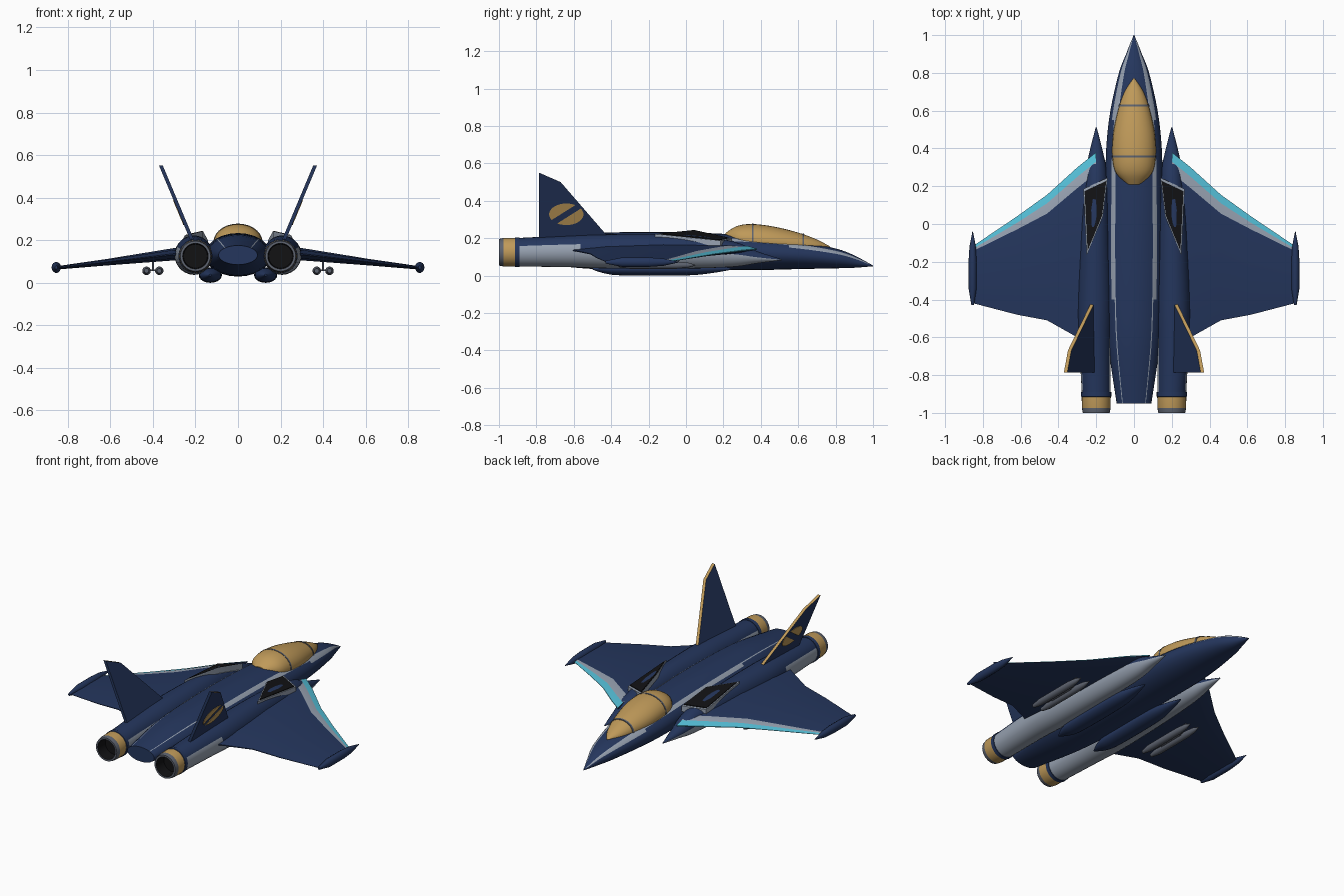
import bpy, bmesh
from math import cos, sin, radians, degrees, pi
from mathutils import Vector

if "Cube" in bpy.data.objects:
    bpy.data.objects.remove(bpy.data.objects["Cube"])


def material(name, rgb):
    m = bpy.data.materials.new(name)
    m.use_nodes = True
    color = (*rgb, 1)
    m.diffuse_color = color
    bsdf = m.node_tree.nodes["Principled BSDF"]
    bsdf.inputs["Base Color"].default_value = color
    bsdf.inputs["Roughness"].default_value = 0.6
    return m


NAVY = material("navy blue", (.018, .037, .11))
GOLD = material("gold", (.52, .32, .1))
GREY = material("light grey", (.31, .36, .44))
CYAN = material("cyan", (.09, .52, .68))
BLACK = material("black", (.006, .006, .007))
STEEL = material("steel grey", (.11, .125, .16))
parts = []


def finish(name, bm, mats):
    bmesh.ops.recalc_face_normals(bm, faces=bm.faces)
    mesh = bpy.data.meshes.new(name)
    bm.to_mesh(mesh)
    bm.free()
    for m in mats:
        mesh.materials.append(m)
    ob = bpy.data.objects.new(name, mesh)
    bpy.context.collection.objects.link(ob)
    parts.append(ob)
    return ob


def refine(stations, steps=4):
    """Catmull-Rom interpolation between loft stations."""
    s = [Vector(p) for p in stations]
    out = []
    for i in range(len(s) - 1):
        a, b, c, d = s[max(i - 1, 0)], s[i], s[i + 1], s[min(i + 2, len(s) - 1)]
        for k in range(steps):
            t = k / steps
            out.append(b + (c - a) * (t / 2) + (a * 2 - b * 5 + c * 4 - d) * (t * t / 2)
                       + (b * 3 - a - c * 3 + d) * (t ** 3 / 2))
    return out + [s[-1]]


def loft(name, stations, mats, rule=None, side=1, angles=None, n=28):
    """Elliptic rings along y; each station is y, centre x, centre z, half width, half height."""
    angles = angles or [360 * i / n for i in range(n)]
    bm = bmesh.new()
    rings = [[bm.verts.new((side * (cx + w * cos(radians(a))), y, cz + h * sin(radians(a))))
              for a in angles] for y, cx, cz, w, h in stations]
    for r in range(len(rings) - 1):
        for i in range(len(angles)):
            j = (i + 1) % len(angles)
            f = bm.faces.new((rings[r][i], rings[r][j], rings[r + 1][j], rings[r + 1][i]))
            if rule:
                mid = (angles[i] + angles[j] + (360 if j == 0 else 0)) / 2
                f.material_index = rule(r, mid, (stations[r][0] + stations[r + 1][0]) / 2)
    bm.faces.new(rings[0])
    end = bm.faces.new(rings[-1])
    if rule:
        end.material_index = rule(len(rings) - 1, 90, stations[-1][0])
    return finish(name, bm, mats)


def prism(name, points, offset, mats, edge_rule=None):
    """Polygon extruded along an offset vector."""
    bm = bmesh.new()
    a = [bm.verts.new(p) for p in points]
    b = [bm.verts.new(Vector(p) + Vector(offset)) for p in points]
    bm.faces.new(a)
    bm.faces.new(b)
    for i in range(len(a)):
        j = (i + 1) % len(a)
        f = bm.faces.new((a[i], a[j], b[j], b[i]))
        if edge_rule:
            f.material_index = edge_rule(i)
    return finish(name, bm, mats)


# Fuselage with a pale stripe along each shoulder
right_half = [-90, -75, -60, -45, -30, -15, 0, 15, 28, 38, 47, 50, 62, 76]
ring = right_half + [180 - a for a in [90] + right_half[:0:-1]]
body = refine([
    (1, 0, .052, .002, .002), (.9, 0, .075, .042, .033), (.8, 0, .092, .08, .053),
    (.6, 0, .11, .125, .075), (.4, 0, .12, .147, .09), (.15, 0, .128, .152, .098),
    (-.1, 0, .131, .155, .102), (-.4, 0, .131, .15, .1), (-.65, 0, .133, .135, .085),
    (-.95, 0, .13, .092, .045)])


def stripe(r, a, y):
    a = 180 - a if a > 90 else a
    low, high = (47, 50) if y < -.43 else (38, 50) if y < .25 or y > .5 else (38, 47)
    if y > .55:
        low = 28
    return int(low < a < high and y < .97)


loft("fuselage", body, [NAVY, GREY], stripe, angles=ring)

# Canopy and its frames
glass = refine([(.77, 0, .153, .004, .003), (.7, 0, .158, .05, .035), (.6, 0, .165, .085, .065),
                (.47, 0, .18, .111, .082), (.35, 0, .19, .114, .086), (.27, 0, .2, .095, .064),
                (.21, 0, .212, .035, .015)])
loft("canopy", glass, [GOLD])
loft("canopy_front_frame", [(.632, 0, .163, .079, .061), (.622, 0, .163, .082, .063)], [STEEL])
loft("canopy_rear_frame", [(.362, 0, .189, .116, .089), (.352, 0, .189, .116, .089)], [STEEL])


def round_body(y_list, x, z, flat=1):
    return [(y, x, z, r * flat, r) for y, r in y_list]


for side, tag in ((1, "left"), (-1, "right")):
    # Engine nacelle, pale underneath
    nacelle = refine([
        (.51, .2, .085, .003, .003), (.38, .2, .098, .036, .032), (.25, .2, .115, .06, .068),
        (0, .205, .128, .076, .09), (-.4, .208, .13, .09, .092), (-.62, .207, .13, .084, .085),
        (-.9, .2, .125, .076, .076)])
    loft(tag + "_nacelle", nacelle, [NAVY, GREY],
         lambda r, a, y: int(182 < a < 358 or (y < -.55 and (a < 22 or a > 158))), side)

    # Exhaust nozzle: collar, gold band, steel lip, dark inside
    nozzle = [(y, .2, .125, r, r) for y, r in (
        (-.89, .08), (-.913, .08), (-.915, .077), (-.975, .076), (-1, .071), (-1, .06), (-.93, .056))]
    band = (0, 0, 1, 2, 2, 3, 3)
    loft(tag + "_nozzle", nozzle, [NAVY, GOLD, STEEL, BLACK], lambda r, a, y: band[r], side)

    # Wing: columns run leading edge, cyan band, grey band, panel, trailing edge
    bm = bmesh.new()
    rows = []
    for x, lead, cyan, grey, trail, z, t in (
            (.2, .38, .05, .06, -.66, .142, .032), (.3, .3, .05, .06, -.6, .134, .029),
            (.46, .155, .045, .055, -.51, .115, .022), (.62, .04, .034, .035, -.48, .096, .015),
            (.85, -.115, .015, .012, -.42, .07, .008)):
        c1, c2 = lead - cyan, lead - cyan - grey
        ys = (lead, c1, c2, c2 + (trail - c2) * .4, c2 + (trail - c2) * .78, trail)
        hs = (.08, .5, .75, 1, .7, .1)
        loop = [(y, z + t * h) for y, h in zip(ys, hs)]
        loop += [(y, z - t * h) for y, h in list(zip(ys, hs))[::-1]]
        rows.append([bm.verts.new((side * x, y, zz)) for y, zz in loop])
    count = len(rows[0])
    for a, b in zip(rows, rows[1:]):
        for i in range(count):
            j = (i + 1) % count
            f = bm.faces.new((a[i], a[j], b[j], b[i]))
            f.material_index = {0: 1, 1: 2, count - 1: 1}.get(i, 0)
    bm.faces.new(rows[0])
    bm.faces.new(rows[-1])
    finish(tag + "_wing", bm, [NAVY, CYAN, GREY])

    # Wing tip pod
    loft(tag + "_tip_pod", round_body(((-.04, .002), (-.12, .02), (-.2, .026), (-.34, .026),
         (-.43, .008)), .854, .072, .85), [NAVY], side=side, n=14)

    # Belly pod
    loft(tag + "_belly_pod", refine(round_body(((.25, .003), (.14, .022), (0, .035), (-.33, .035),
         (-.43, .025), (-.5, .004)), .13, .036, 1.5)), [NAVY], side=side, n=20)

    # Paired stores and pylon
    for k, x in enumerate((.37, .43)):
        loft(tag + "_store_" + str(k + 1), round_body(((.05, .002), (.01, .014), (-.05, .02),
             (-.3, .02), (-.36, .011)), x, .056), [STEEL], side=side, n=14)
    prism(tag + "_pylon", [(side * .395, y, z) for y, z in
          ((-.02, .1), (-.06, .055), (-.28, .055), (-.3, .1))], (side * .01, 0, 0), [STEEL])
    prism(tag + "_store_rack", [(side * x, y, .054) for x, y in
          ((.37, -.08), (.43, -.08), (.43, -.25), (.37, -.25))], (0, 0, .008), [STEEL])

    # Raised intake panel with a pale rim
    outline = [Vector((side * x, y, z)) for x, y, z in (
        (.14, .245, .198), (.268, .185, .186), (.25, -.165, .222), (.165, .04, .243))]
    centre = sum(outline, Vector()) / 4
    prism(tag + "_intake_rim", outline, (0, 0, -.035), [GREY])
    prism(tag + "_intake_opening", [centre + (p - centre) * .9 + Vector((0, 0, .004))
          for p in outline], (0, 0, -.008), [BLACK])

    # Canted fin with gold leading and tip edges
    def on_fin(y, z, out=0):
        return Vector((side * (.215 + (z - .2) * .42 + out), y, z))

    prism(tag + "_fin", [on_fin(*p, -.009) for p in
          ((-.41, .2), (-.67, .5), (-.785, .55), (-.785, .17))], (side * .018, 0, 0),
          [NAVY, GOLD], lambda i: int(i < 2))

    # Split roundel on the outer face of the fin
    for half in (0, 180):
        arc = [radians(half + 58 + 154 * k / 12) for k in range(13)]
        prism(tag + "_roundel_" + ("upper" if half == 0 else "lower"),
              [on_fin(-.64 + .092 * cos(a), .328 + .058 * sin(a), .007) for a in arc],
              (side * .005, 0, 0), [GOLD])

# Smooth shading with sharp creases kept
bpy.ops.object.select_all(action="DESELECT")
for ob in parts:
    ob.select_set(True)
bpy.context.view_layer.objects.active = parts[0]
bpy.ops.object.shade_smooth_by_angle(angle=radians(35))
